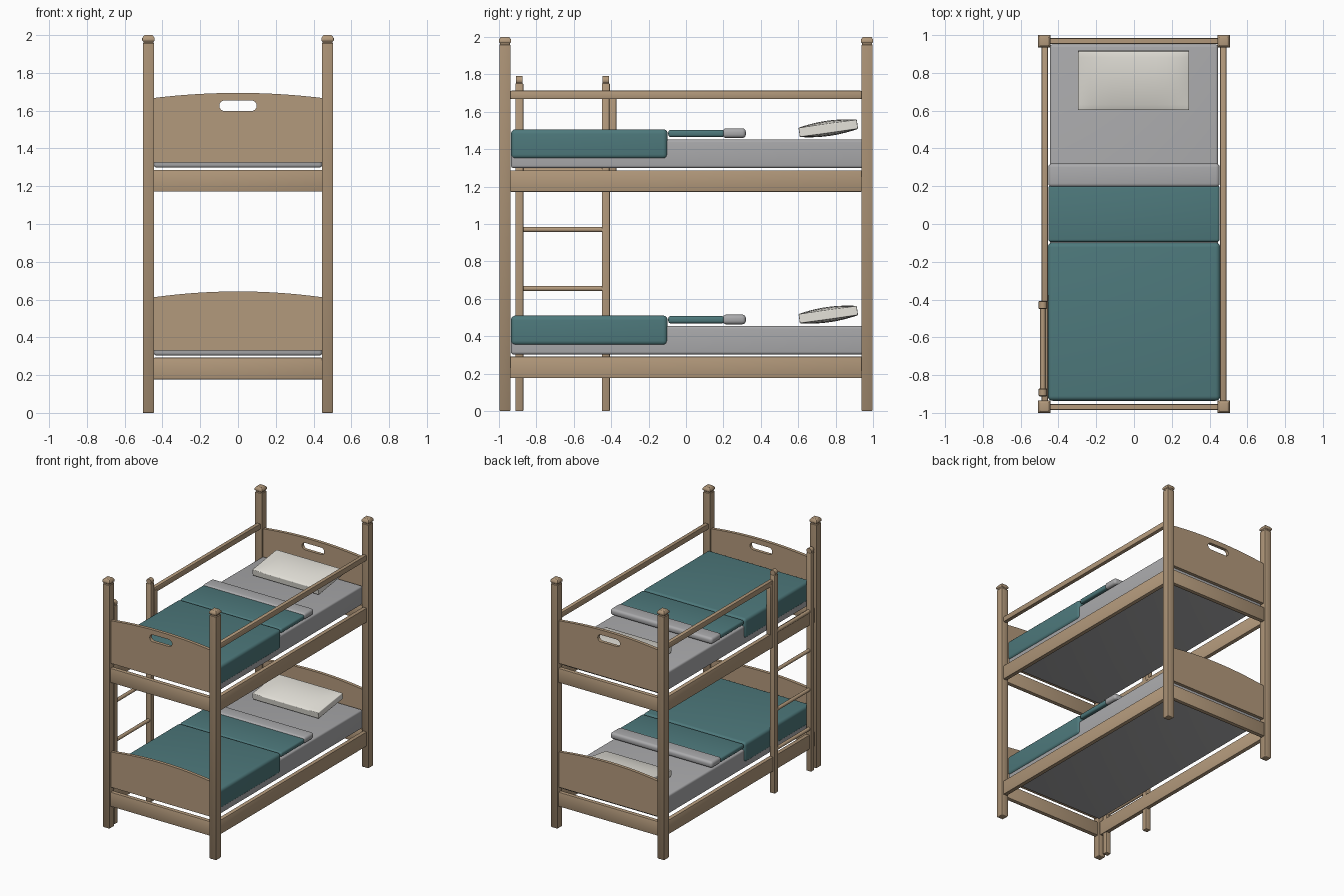
import bpy, bmesh, math

if "Cube" in bpy.data.objects:
    bpy.data.objects.remove(bpy.data.objects["Cube"])


def material(name, rgb):
    m = bpy.data.materials.new(name)
    m.diffuse_color = (*rgb, 1)
    m.use_nodes = True
    m.node_tree.nodes["Principled BSDF"].inputs["Base Color"].default_value = m.diffuse_color
    return m


WOOD = material("wood", (0.45, 0.32, 0.20))
TEAL = material("teal_cloth", (0.075, 0.19, 0.20))
WHITE = material("pillow_cloth", (0.78, 0.76, 0.70))
GREY = material("grey_cloth", (0.40, 0.40, 0.41))


def finish(name, bm, mat, bevel=0.0, segs=2):
    bmesh.ops.recalc_face_normals(bm, faces=bm.faces)
    me = bpy.data.meshes.new(name)
    bm.to_mesh(me)
    bm.free()
    ob = bpy.data.objects.new(name, me)
    bpy.context.collection.objects.link(ob)
    me.materials.append(mat)
    bpy.ops.object.select_all(action='DESELECT')
    ob.select_set(True)
    bpy.context.view_layer.objects.active = ob
    if bevel:
        b = ob.modifiers.new("bevel", 'BEVEL')
        b.width, b.segments = bevel, segs
        b.limit_method, b.angle_limit = 'ANGLE', math.radians(40)
        bpy.ops.object.modifier_apply(modifier="bevel")
    bpy.ops.object.shade_smooth_by_angle(angle=math.radians(35))
    return ob


# box given by its limits; an optional bulge puffs the top and bottom
def box(name, x, y, z, mat, bevel=0.004, segs=2, bulge=0.0):
    bm = bmesh.new()
    bmesh.ops.create_cube(bm, size=2)
    if bulge:
        bmesh.ops.subdivide_edges(bm, edges=bm.edges, cuts=9, use_grid_fill=True)
    for v in bm.verts:
        u, w, t = v.co
        puff = bulge * (1 - u ** 4) * (1 - w * w) * (1 if t > 0 else -1) * (abs(t) > 0.99)
        v.co = ((x[0] + x[1]) / 2 + u * (x[1] - x[0]) / 2,
                (y[0] + y[1]) / 2 + w * (y[1] - y[0]) / 2,
                (z[0] + z[1]) / 2 + t * (z[1] - z[0]) / 2 + puff)
    return finish(name, bm, mat, bevel, segs)


# square post built from stacked rings of (half width, height)
def post(name, x, y, rings, bevel):
    bm = bmesh.new()
    loops = [[bm.verts.new((x + sx * h, y + sy * h, z))
              for sx, sy in ((-1, -1), (1, -1), (1, 1), (-1, 1))] for h, z in rings]
    for a, b in zip(loops, loops[1:]):
        for i in range(4):
            bm.faces.new((a[i], a[(i + 1) % 4], b[(i + 1) % 4], b[i]))
    bm.faces.new(loops[0][::-1])
    bm.faces.new(loops[-1])
    return finish(name, bm, WOOD, bevel, 2)


# round bar running along y
def bar_y(name, x, y0, y1, z, r):
    bm = bmesh.new()
    bmesh.ops.create_cone(bm, cap_ends=True, segments=16, radius1=r, radius2=r, depth=y1 - y0)
    for v in bm.verts:
        v.co = (x + v.co.x, (y0 + y1) / 2 + v.co.z, z + v.co.y)
    return finish(name, bm, WOOD)


# arched end board, optionally with a rounded hand slot
def end_board(name, y, z0, z_side, z_mid, slot_z=None):
    cu = bpy.data.curves.new(name, 'CURVE')
    cu.dimensions, cu.fill_mode, cu.extrude = '2D', 'BOTH', 0.013
    w = 0.447
    pts = [(-w, z0), (w, z0)]
    for i in range(25):
        t = 1 - i / 12
        pts.append((w * t, z_side + (z_mid - z_side) * (1 - t * t)))
    shapes = [pts]
    if slot_z:
        hole = []
        for side in (1, -1):
            for i in range(11):
                a = side * math.pi / 2 - math.pi * i / 10
                hole.append((side * 0.071 + 0.028 * math.cos(a), slot_z + 0.028 * math.sin(a)))
        shapes.append(hole)
    for s in shapes:
        sp = cu.splines.new('POLY')
        sp.points.add(len(s) - 1)
        for p, (px, pz) in zip(sp.points, s):
            p.co = (px, pz, 0, 1)
        sp.use_cyclic_u = True
    ob = bpy.data.objects.new(name, cu)
    bpy.context.collection.objects.link(ob)
    cu.materials.append(WOOD)
    ob.rotation_euler = (math.pi / 2, 0, 0)
    ob.location.y = y
    bpy.ops.object.select_all(action='DESELECT')
    ob.select_set(True)
    bpy.context.view_layer.objects.active = ob
    bpy.ops.object.convert(target='MESH')
    bpy.ops.object.shade_smooth_by_angle(angle=math.radians(35))


# corner posts with stepped caps
CAP = [(0.026, 0), (0.03, 0.006), (0.03, 1.955), (0.026, 1.96), (0.026, 1.966),
       (0.033, 1.970), (0.033, 1.984), (0.022, 2.0)]
for sx, xn in ((-1, "left"), (1, "right")):
    for sy, yn in ((-1, "front"), (1, "back")):
        post(f"{yn}_{xn}_post", sx * 0.474, sy * 0.967, CAP, 0.002)

for level, dz in (("lower", 0.0), ("upper", 0.995)):
    # side and end rails
    rail_z = (0.177 + dz, 0.292 + dz)
    for s, n in ((-1, "left"), (1, "right")):
        box(f"{level}_{n}_rail", sorted((s * 0.455, s * 0.489)), (-0.938, 0.938), rail_z, WOOD)
    for s, n in ((-1, "front"), (1, "back")):
        box(f"{level}_{n}_rail", (-0.447, 0.447), sorted((s * 0.951, s * 0.985)), rail_z, WOOD)
        if dz:
            end_board(f"upper_{n}_board", s * 0.967, 1.325, 1.667, 1.694, 1.626)
        else:
            end_board(f"lower_{n}_board", s * 0.967, 0.33, 0.612, 0.643)

    # bedding
    box(f"{level}_mattress", (-0.445, 0.445), (-0.935, 0.95), (0.303 + dz, 0.456 + dz),
        GREY, 0.015, 4)
    box(f"{level}_blanket", (-0.456, 0.456), (-0.935, -0.098), (0.352 + dz, 0.511 + dz),
        TEAL, 0.025, 5)
    box(f"{level}_blanket_fold", (-0.452, 0.452), (-0.095, 0.205), (0.469 + dz, 0.508 + dz),
        TEAL, 0.014, 4)
    box(f"{level}_sheet_fold", (-0.453, 0.453), (0.195, 0.32), (0.464 + dz, 0.516 + dz),
        GREY, 0.020, 4)
    p = box(f"{level}_pillow", (-0.296, 0.292), (-0.157, 0.157), (-0.025, 0.025),
            WHITE, 0.02, 4, bulge=0.016)
    p.location = (0, 0.76, 0.516 + dz)
    p.rotation_euler.x = math.radians(8)

# guard rails and the short support beside the ladder
box("right_guard_rail", (0.455, 0.488), (-0.938, 0.938), (1.667, 1.712), WOOD, 0.006)
box("left_guard_rail", (-0.488, -0.455), (-0.41, 0.938), (1.667, 1.712), WOOD, 0.006)
box("guard_rail_support", (-0.490, -0.453), (-0.41, -0.372), (1.27, 1.69), WOOD)

# ladder with rounded upright tops
for y, n in ((-0.89, "front"), (-0.428, "back")):
    box(f"ladder_{n}_upright", (-0.504, -0.460), (y - 0.021, y + 0.021), (0, 1.752), WOOD)
    bar_y(f"ladder_{n}_top", -0.482, y - 0.018, y + 0.018, 1.768, 0.022)
for i in range(4):
    bar_y(f"ladder_rung_{i + 1}", -0.482, -0.89, -0.428, 0.34 + 0.315 * i, 0.014)
